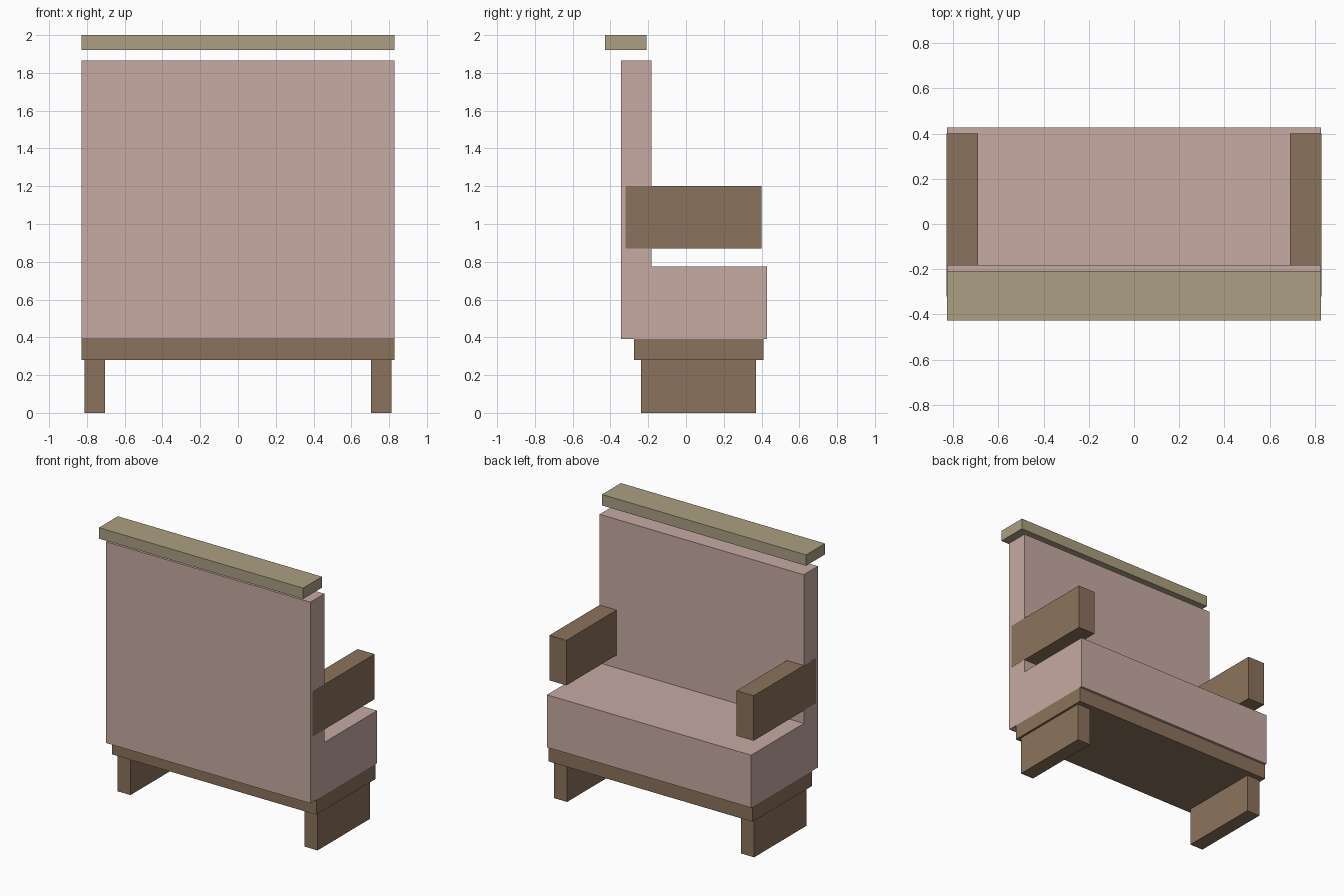
import bpy
import bmesh

cube = bpy.data.objects.get("Cube")
if cube:
    bpy.data.objects.remove(cube, do_unlink=True)


def material(name, rgb):
    mat = bpy.data.materials.new(name)
    mat.use_nodes = True
    mat.diffuse_color = (*rgb, 1)
    mat.node_tree.nodes["Principled BSDF"].inputs["Base Color"].default_value = (*rgb, 1)
    return mat


pink = material("dusty_pink_fabric", (0.571, 0.402, 0.366))
brown = material("brown_wood", (0.258, 0.171, 0.107))
olive = material("olive_beige_trim", (0.413, 0.347, 0.223))


def extrude_profile(name, profile, x0, x1, mat):
    """Extrude a (y, z) side profile from x0 to x1."""
    bm = bmesh.new()
    face = bm.faces.new([bm.verts.new((x0, y, z)) for y, z in profile])
    result = bmesh.ops.extrude_face_region(bm, geom=[face])
    moved = [g for g in result["geom"] if isinstance(g, bmesh.types.BMVert)]
    bmesh.ops.translate(bm, verts=moved, vec=(x1 - x0, 0, 0))
    bmesh.ops.recalc_face_normals(bm, faces=bm.faces[:])
    mesh = bpy.data.meshes.new(name)
    bm.to_mesh(mesh)
    bm.free()
    mesh.materials.append(mat)
    obj = bpy.data.objects.new(name, mesh)
    bpy.context.collection.objects.link(obj)
    return obj


def box(name, x, y, z, mat):
    profile = [(y[0], z[0]), (y[1], z[0]), (y[1], z[1]), (y[0], z[1])]
    return extrude_profile(name, profile, x[0], x[1], mat)


W = 0.828  # half width

# Upholstered seat and backrest as one L-shaped body
body = [(-0.345, 0.39), (0.428, 0.39), (0.428, 0.775),
        (-0.182, 0.775), (-0.182, 1.865), (-0.345, 1.865)]
extrude_profile("seat_and_backrest", body, -W, W, pink)

# Wooden base frame and floating top rail
box("base_frame", (-W, W), (-0.275, 0.41), (0.28, 0.39), brown)
box("top_rail", (-W, W), (-0.428, -0.209), (1.92, 2.0), olive)

# Armrests and slab legs on both sides
for side, s in (("left", 1), ("right", -1)):
    box(side + "_armrest", (s * 0.69, s * (W + 0.0005)), (-0.32, 0.4), (0.87, 1.2), brown)
    box(side + "_leg", (s * 0.705, s * 0.812), (-0.238, 0.37), (0, 0.28), brown)
